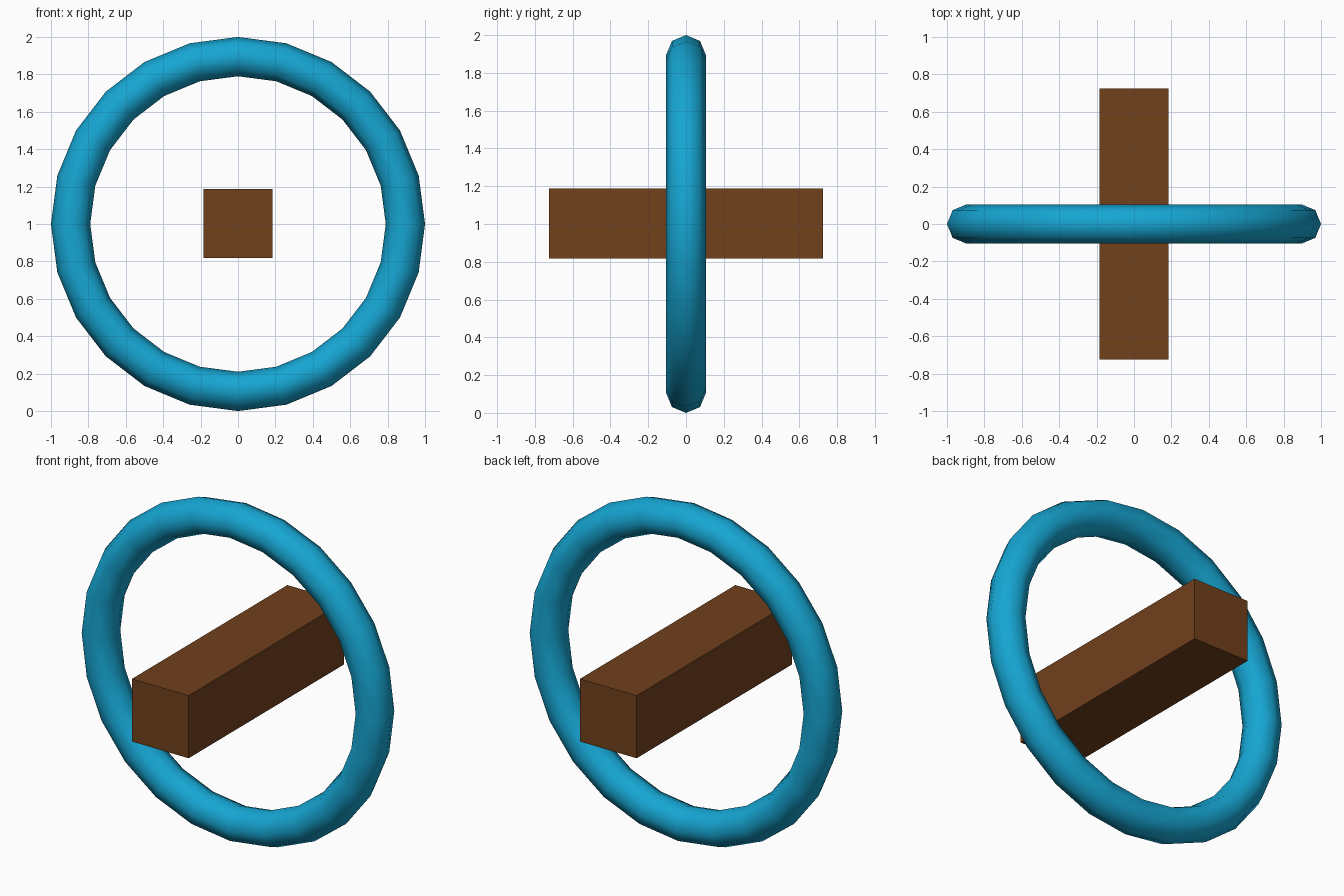
import bpy
import math

if "Cube" in bpy.data.objects:
    bpy.data.objects.remove(bpy.data.objects["Cube"])


def paint(obj, name, color):
    mat = bpy.data.materials.new(name)
    mat.diffuse_color = color
    mat.use_nodes = True
    mat.node_tree.nodes["Principled BSDF"].inputs["Base Color"].default_value = mat.diffuse_color
    obj.data.materials.append(mat)


# Upright ring: 24 segments around, 8-sided tube, smooth shaded
bpy.ops.mesh.primitive_torus_add(
    major_segments=24, minor_segments=8,
    major_radius=0.895, minor_radius=0.105,
    location=(0, 0, 1), rotation=(math.pi / 2, 0, 0))
ring = bpy.context.object
ring.name = "ring"
bpy.ops.object.transform_apply(location=False, rotation=True, scale=True)
bpy.ops.object.shade_smooth()
paint(ring, "blue", (0.008, 0.38, 0.65, 1))

# Square beam running front to back through the ring's centre
bpy.ops.mesh.primitive_cube_add(size=1, location=(0, 0, 1.002))
beam = bpy.context.object
beam.name = "beam"
beam.scale = (0.37, 1.45, 0.37)
bpy.ops.object.transform_apply(location=False, rotation=False, scale=True)
paint(beam, "brown", (0.165, 0.052, 0.012, 1))
